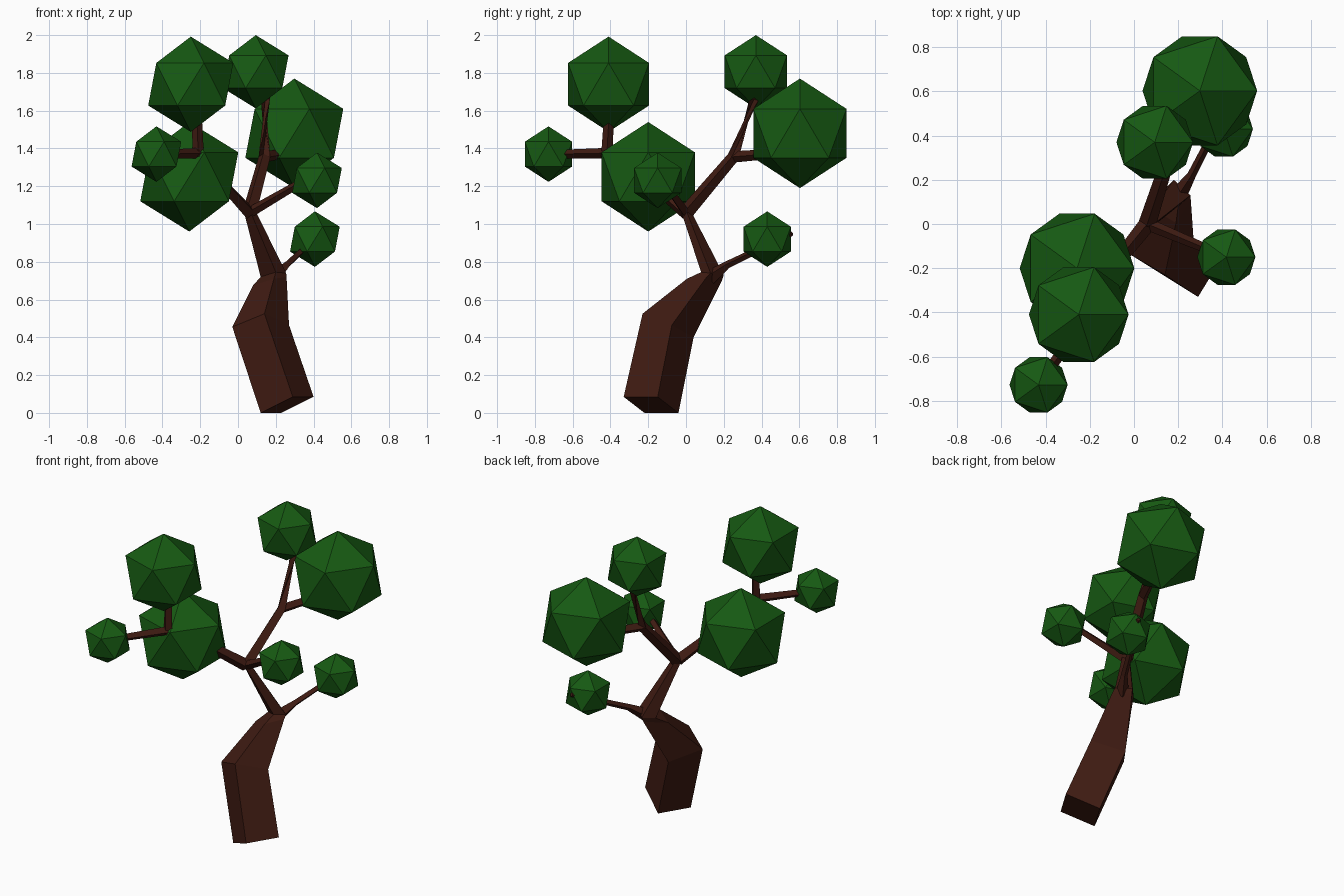
import bpy, bmesh
from mathutils import Vector

if "Cube" in bpy.data.objects:
    bpy.data.objects.remove(bpy.data.objects["Cube"])


def material(name, rgb):
    m = bpy.data.materials.new(name)
    m.diffuse_color = (*rgb, 1)
    m.use_nodes = True
    m.node_tree.nodes["Principled BSDF"].inputs["Base Color"].default_value = m.diffuse_color
    return m


bark = material("bark", (0.05, 0.011, 0.006))
leaf = material("leaf", (0.008, 0.1, 0.006))


def loft(name, rings):
    """Join a series of four-cornered rings into a closed, flat-faced limb."""
    bm = bmesh.new()
    loops = [[bm.verts.new(p) for p in ring] for ring in rings]
    for a, b in zip(loops, loops[1:]):
        for i in range(4):
            j = (i + 1) % 4
            bm.faces.new((a[i], a[j], b[j], b[i]))
    bm.faces.new(loops[0])
    bm.faces.new(loops[-1])
    bmesh.ops.recalc_face_normals(bm, faces=bm.faces)
    me = bpy.data.meshes.new(name)
    bm.to_mesh(me)
    bm.free()
    me.materials.append(bark)
    ob = bpy.data.objects.new(name, me)
    bpy.context.collection.objects.link(ob)


def branch(name, points, radii):
    """Square-section limb along a path."""
    pts = [Vector(p) for p in points]
    rings = []
    for i, (p, r) in enumerate(zip(pts, radii)):
        d = (pts[min(i + 1, len(pts) - 1)] - pts[max(i - 1, 0)]).normalized()
        up = Vector((0, 0, 1)) if abs(d.z) < 0.9 else Vector((0, 1, 0))
        u = d.cross(up).normalized()
        v = d.cross(u)
        rings.append([p + u * r, p + v * r, p - u * r, p - v * r])
    loft(name, rings)


# Bent trunk, tilted base to fork
loft("trunk", [
    [(0.12, -0.22, 0), (0.23, -0.04, 0), (0.40, -0.15, 0.085), (0.29, -0.33, 0.085)],
    [(-0.03, -0.13, 0.455), (0.10, 0.04, 0.40), (0.27, -0.075, 0.465), (0.14, -0.23, 0.525)],
    [(0.08, 0.07, 0.675), (0.175, 0.19, 0.70), (0.257, 0.11, 0.72), (0.19, 0.005, 0.71)],
    [(0.12, 0.14, 0.72), (0.18, 0.20, 0.73), (0.255, 0.13, 0.74), (0.20, 0.08, 0.745)],
    [(0.03, 0.0, 1.07), (0.06, 0.03, 1.06), (0.09, 0.0, 1.075), (0.06, -0.03, 1.08)],
])

# Branches
fork = (0.06, 0, 1.06)
back = (0.14, 0.25, 1.355)
left = (-0.21, -0.42, 1.375)
branch("back_branch", [fork, back, (0.145, 0.36, 1.66), (0.14, 0.37, 1.75)],
       [0.04, 0.032, 0.024, 0.02])
branch("back_side_branch", [back, (0.28, 0.56, 1.38)], [0.03, 0.024])
branch("left_branch", [fork, (-0.06, -0.15, 1.19), left], [0.038, 0.032, 0.03])
branch("left_upper_branch", [(-0.21, -0.42, 1.355), (-0.22, -0.405, 1.62)], [0.03, 0.026])
branch("left_outer_branch", [left, (-0.40, -0.68, 1.37)], [0.028, 0.022])
branch("right_branch", [fork, (0.42, -0.15, 1.27)], [0.028, 0.018])
branch("low_branch", [(0.2, 0.13, 0.72), (0.26, 0.22, 0.785), (0.435, 0.56, 0.95)],
       [0.04, 0.02, 0.014])

# Leaf clumps: name, centre, radius
for name, loc, r in [
    ("large_back_leaves", (0.298, 0.603, 1.48), 0.29),
    ("large_left_leaves", (-0.258, -0.20, 1.25), 0.29),
    ("upper_left_leaves", (-0.25, -0.41, 1.74), 0.252),
    ("top_leaves", (0.094, 0.37, 1.806), 0.194),
    ("small_left_leaves", (-0.432, -0.728, 1.37), 0.147),
    ("small_right_leaves", (0.418, -0.15, 1.231), 0.147),
    ("low_right_leaves", (0.407, 0.43, 0.92), 0.147),
]:
    bpy.ops.mesh.primitive_ico_sphere_add(subdivisions=1, radius=r, location=loc)
    ob = bpy.context.object
    ob.name = name
    ob.data.materials.append(leaf)
